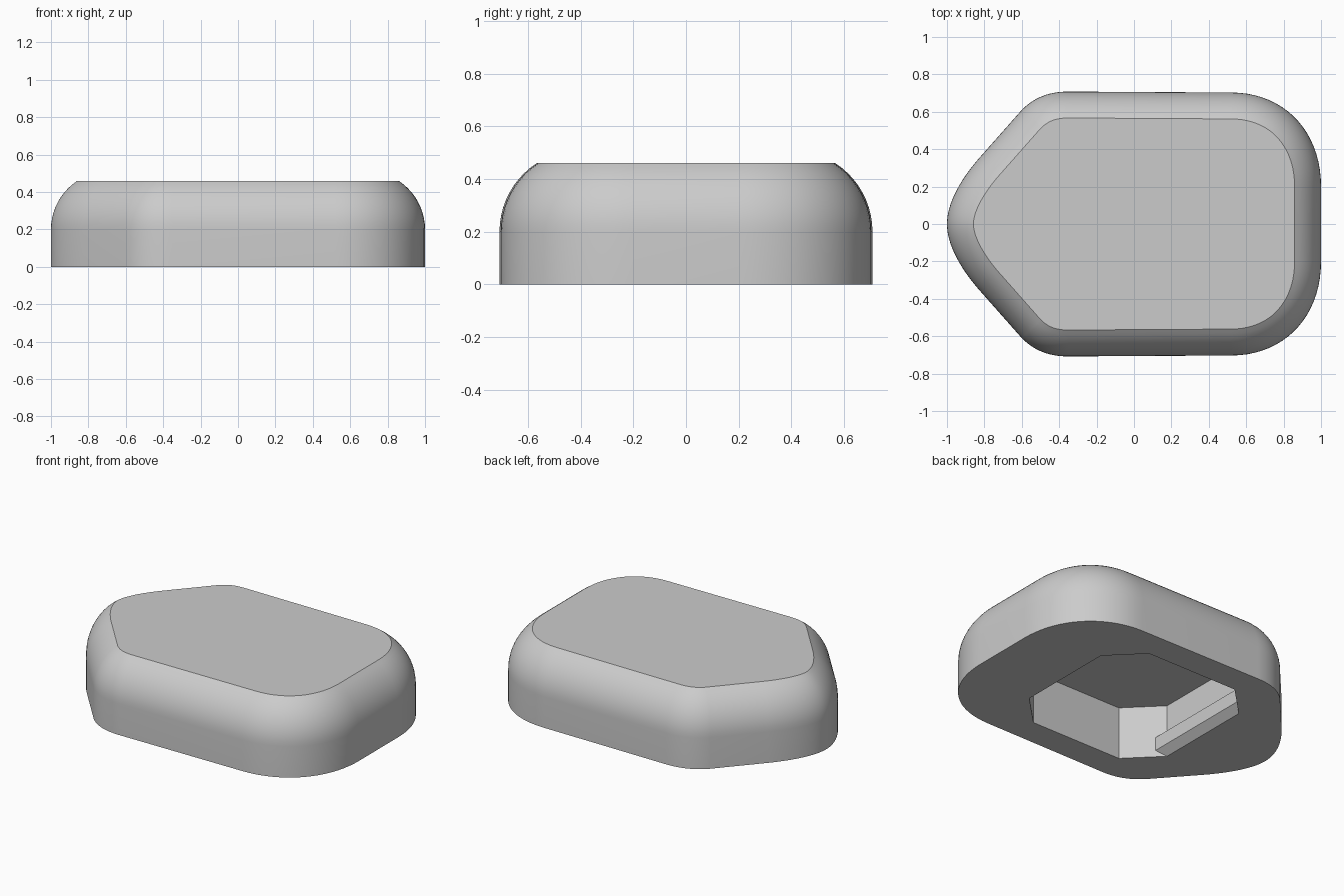
import bpy, bmesh, math
from mathutils import Vector
from mathutils.geometry import interpolate_bezier

cube = bpy.data.objects.get("Cube")
if cube:
    bpy.data.objects.remove(cube, do_unlink=True)

grey = bpy.data.materials.new("light grey")
grey.use_nodes = True
grey.diffuse_color = (0.6, 0.6, 0.6, 1)
grey.node_tree.nodes["Principled BSDF"].inputs["Base Color"].default_value = (0.6, 0.6, 0.6, 1)

HEIGHT, WALL, ROUND = 0.46, 0.2, 0.31      # body height, straight wall, edge radius
HALF, CHAMFER, DEPTH = 0.525, 0.2, 0.34    # underside pocket


def make_object(name, bm):
    bmesh.ops.recalc_face_normals(bm, faces=bm.faces)
    mesh = bpy.data.meshes.new(name)
    bm.to_mesh(mesh)
    bm.free()
    mesh.materials.append(grey)
    ob = bpy.data.objects.new(name, mesh)
    bpy.context.collection.objects.link(ob)
    return ob


def bridge(bm, a, b):
    for i in range(len(a)):
        j = (i + 1) % len(a)
        bm.faces.new((a[i], a[j], b[j], b[i]))


def ring(bm, points, z):
    return [bm.verts.new((p.x, p.y, z)) for p in points]


def body_outline():
    # Half outline from nose to tail, then mirrored
    corners = [
        ((-1, 0), (-1, .13), (-.9, .27), (-.83, .35)),
        ((-.6, .61), (-.53, .68), (-.45, .708), (-.35, .708)),
        ((.52, .703), (.8, .703), (1, .5), (1, .2)),
    ]
    half = []
    for p0, h0, h1, p1 in corners:
        half += interpolate_bezier(*(Vector(p) for p in (p0, h0, h1, p1)), 20)
    half = [Vector((p[0], p[1])) for p in half]
    return half + [Vector((p.x, -p.y)) for p in reversed(half[1:])]


def inset(points, d):
    result = []
    for i, p in enumerate(points):
        before = (p - points[i - 1]).normalized()
        after = (points[(i + 1) % len(points)] - p).normalized()
        t = (before + after).normalized()
        result.append(p + Vector((t.y, -t.x)) * d)
    return result


# Body shell with rounded upper edge
outline = body_outline()
bm = bmesh.new()
bottom = ring(bm, outline, 0)
last = bottom
end = math.asin((HEIGHT - WALL) / ROUND)
STEPS = 10
for k in range(STEPS + 1):
    a = end * k / STEPS
    level = ring(bm, inset(outline, ROUND * (1 - math.cos(a))), WALL + ROUND * math.sin(a))
    bridge(bm, last, level)
    last = level
bm.faces.new(last)

# Chamfered square pocket in the underside
c = HALF - CHAMFER
octagon = [Vector(p) for p in ((HALF, c), (c, HALF), (-c, HALF), (-HALF, c),
                               (-HALF, -c), (-c, -HALF), (c, -HALF), (HALF, -c))]
rim = ring(bm, octagon, 0)
ceiling = ring(bm, octagon, DEPTH)
bridge(bm, rim, ceiling)
bm.faces.new(ceiling)
loops = [bm.edges.get((r[i - 1], r[i])) for r in (bottom, rim) for i in range(len(r))]
bmesh.ops.triangle_fill(bm, use_beauty=True, use_dissolve=False, edges=loops, normal=(0, 0, -1))
body = make_object("body", bm)

bpy.ops.object.select_all(action='DESELECT')
body.select_set(True)
bpy.context.view_layer.objects.active = body
bpy.ops.object.shade_smooth_by_angle(angle=math.radians(25))

# Retaining lips on the two end walls of the pocket
LIP = 0.048
for side, name in ((-1, "nose_lip"), (1, "tail_lip")):
    bm = bmesh.new()
    ends = []
    for s in (-1, 1):
        ends.append([bm.verts.new((side * (HALF - d), s * (c + d), z))
                     for d, z in ((0, 0), (LIP, .043), (LIP, .13), (0, .13))])
    bridge(bm, ends[0], ends[1])
    for e in ends:
        bm.faces.new(e)
    make_object(name, bm)
